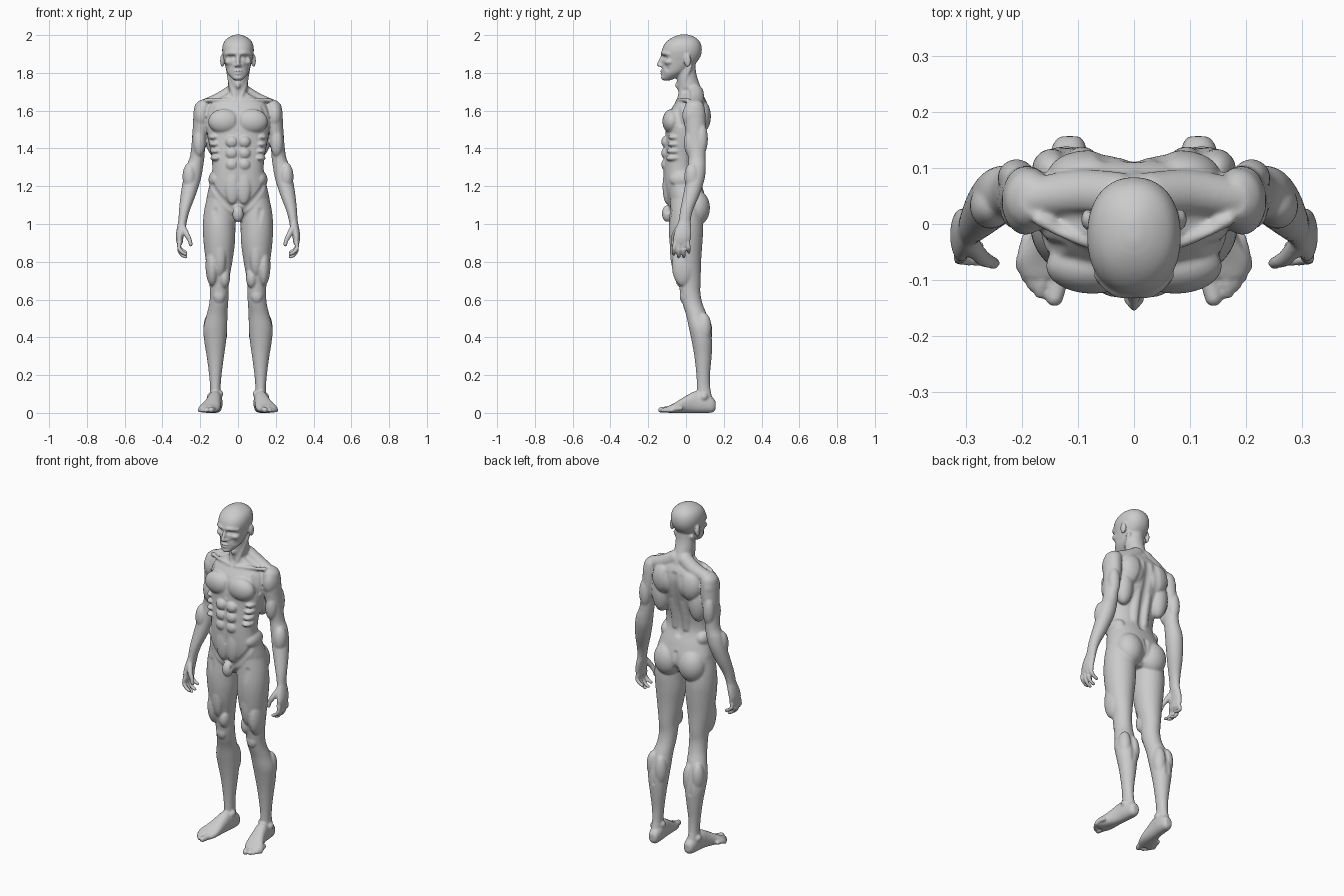
import bpy, bmesh, math
from mathutils import Vector, Matrix, kdtree
from mathutils.geometry import intersect_point_line

bm = bmesh.new()
SEG = 32


def spline(rows, n=5):
    """Catmull-Rom interpolation of rows of numbers."""
    out = []
    for i in range(len(rows) - 1):
        a, b, c, d = (rows[max(0, min(len(rows) - 1, i + k))] for k in (-1, 0, 1, 2))
        for j in range(n):
            t = j / n
            out.append([0.5 * (2 * q + (r - p) * t + (2 * p - 5 * q + 4 * r - s) * t * t
                               + (3 * q - p - 3 * r + s) * t ** 3) for p, q, r, s in zip(a, b, c, d)])
    return out + [list(rows[-1])]


def skin(rings):
    loops = [[bm.verts.new(p) for p in ring] for ring in rings]
    for a, b in zip(loops, loops[1:]):
        for i in range(len(a)):
            j = (i + 1) % len(a)
            bm.faces.new((a[i], a[j], b[j], b[i]))
    bm.faces.new(loops[0])
    bm.faces.new(loops[-1])


def oval(e):
    pts = []
    for k in range(SEG):
        c, s = math.cos(2 * math.pi * k / SEG), math.sin(2 * math.pi * k / SEG)
        pts.append((math.copysign(abs(c) ** (2 / e), c), math.copysign(abs(s) ** (2 / e), s)))
    return pts


def loft(rows, e=2.0, along_y=False):
    """Rows: height, centre a, centre b, radius a, radius b."""
    rings = []
    for h, a, b, ra, rb in spline(rows):
        ring = [(a + ra * u, b + rb * v) for u, v in oval(e)]
        rings.append([(p, h, q) if along_y else (p, q, h) for p, q in ring])
    skin(rings)


def trunk(rows, e):
    """Rows: height, half width, front y, back y."""
    loft([(z, 0, (f + b) / 2, w, (b - f) / 2) for z, w, f, b in rows], e)


def ball(c, r):
    m = Matrix.Translation(c) @ Matrix.Diagonal((*r, 1))
    bmesh.ops.create_uvsphere(bm, u_segments=24, v_segments=16, radius=1, matrix=m)


def tube(*pts):
    """Rounded path of x, y, z, radius."""
    rows = spline(pts, 4)
    rings = []
    for i, (x, y, z, r) in enumerate(rows):
        d = Vector(rows[min(i + 1, len(rows) - 1)][:3]) - Vector(rows[max(i - 1, 0)][:3])
        q = d.to_track_quat('Z', 'Y')
        rings.append([Vector((x, y, z)) + q @ Vector((u * r, v * r, 0)) for u, v in oval(2)])
    skin(rings)
    for p in (pts[0], pts[-1]):
        ball(p[:3], (p[3],) * 3)


# leg from hip to ankle
loft([(1.14, .095, 0, .07, .08), (1.06, .097, 0, .084, .086), (.98, .1, 0, .086, .091),
      (.9, .099, 0, .083, .087), (.8, .1, .004, .07, .076), (.7, .1, .018, .053, .06),
      (.64, .099, .022, .05, .054), (.58, .102, .034, .05, .053), (.52, .111, .055, .055, .055),
      (.45, .12, .073, .063, .058), (.38, .121, .085, .058, .055), (.3, .12, .09, .046, .046),
      (.2, .12, .091, .033, .036), (.13, .12, .093, .028, .036), (.08, .12, .097, .031, .042),
      (.03, .12, .1, .032, .045)])
ball((.1, -.012, .62), (.032, .022, .04))        # kneecap
ball((.072, -.02, .715), (.03, .037, .055))      # inner thigh muscle
ball((.135, -.015, .78), (.037, .06, .11))       # outer thigh muscle
ball((.095, -.035, .86), (.045, .05, .14))       # front thigh muscle
ball((.095, .1, .43), (.038, .039, .09))         # inner calf
ball((.147, .096, .45), (.036, .039, .08))       # outer calf
ball((.094, .085, .1), (.016, .02, .02))         # ankle bones
ball((.149, .095, .085), (.016, .02, .02))

# foot and toes
loft([(.157, .115, .04, .018, .022), (.14, .116, .042, .03, .04), (.1, .118, .052, .036, .052),
      (.05, .123, .057, .037, .057), (.01, .13, .048, .041, .048), (-.03, .14, .036, .049, .036),
      (-.065, .152, .025, .056, .025), (-.095, .155, .018, .046, .018)], 2.3, True)
tube((.128, -.07, .02, .019), (.136, -.11, .018, .016), (.142, -.132, .016, .016))
for i, (x, y) in enumerate([(.168, -.124), (.181, -.11), (.193, -.094), (.202, -.076)]):
    tube((x - .012, y + .05, .024, .012), (x - .002, y + .015, .02, .011), (x, y, .012, .011))

# arm from shoulder to wrist
loft([(1.655, .183, .045, .02, .03), (1.63, .186, .045, .042, .05), (1.58, .19, .045, .046, .058),
      (1.5, .197, .05, .043, .055), (1.42, .209, .054, .037, .05), (1.35, .217, .058, .039, .045),
      (1.3, .231, .057, .046, .048), (1.24, .243, .05, .047, .049), (1.16, .262, .03, .041, .044),
      (1.08, .282, .005, .03, .035), (1.03, .291, -.005, .024, .032), (.99, .296, -.01, .022, .034)])
ball((.194, .042, 1.575), (.043, .062, .077))    # deltoid
ball((.205, .024, 1.43), (.034, .035, .075))     # biceps
ball((.21, .083, 1.45), (.034, .033, .085))      # triceps
ball((.256, .033, 1.25), (.038, .042, .075))     # forearm

# hand, fingers and thumb
loft([(1.02, .293, -.007, .022, .031), (.97, .303, -.014, .022, .043), (.93, .309, -.02, .02, .047),
      (.895, .308, -.024, .016, .043)])
for y, tip in [(-.062, .83), (-.037, .815), (-.011, .818), (.014, .84)]:
    tube((.308, y * .9 - .002, .905, .012), (.313, y, (.905 + tip) / 2 + .008, .0115),
         (.297, y * 1.04, tip + .022, .0105), (.276, y * 1.06, tip + .01, .0095))
tube((.292, -.035, .985, .016), (.272, -.06, .945, .015), (.256, -.068, .915, .012),
     (.25, -.07, .89, .011))

# paired torso muscles
tube((.03, .05, 1.695, .043), (.1, .055, 1.652, .042), (.185, .045, 1.622, .036))  # trapezius
tube((.014, -.045, 1.65, .011), (.09, -.03, 1.657, .011), (.17, .008, 1.655, .012))  # collarbone
ball((.074, -.075, 1.543), (.084, .05, .066))    # chest
ball((.12, .055, 1.47), (.054, .052, .115))      # side of back
ball((.083, .085, 1.57), (.073, .047, .085))     # shoulder blade
ball((.115, -.02, 1.235), (.041, .07, .05))      # flank
ball((.08, .055, 1.085), (.08, .072, .095))      # buttock
tube((.032, .05, 1.12, .032), (.032, .03, 1.28, .032), (.034, .06, 1.46, .032))  # lower back
for z in (1.435, 1.375, 1.315):                  # abdominals
    ball((.033, -.108, z), (.033, .023, .031))
ball((.03, -.1, 1.2), (.04, .024, .095))
for i in range(4):                               # ribs
    ball((.125 - .003 * i, -.05 - .005 * i, 1.46 - .037 * i), (.03, .045, .017))

# paired head parts
tube((.052, .02, 1.83, .014), (.036, -.015, 1.74, .014), (.013, -.037, 1.66, .011))  # neck muscle
tube((.008, -.124, 1.903, .011), (.035, -.119, 1.906, .011), (.062, -.092, 1.9, .011))  # brow
ball((.05, -.088, 1.858), (.022, .026, .017))    # cheekbone
ball((.083, .008, 1.865), (.012, .019, .035))    # ear
ball((.011, -.133, 1.838), (.009, .013, .008))   # nostril

# mirror everything built so far
dup = bmesh.ops.duplicate(bm, geom=bm.verts[:] + bm.edges[:] + bm.faces[:])
for v in dup['geom']:
    if isinstance(v, bmesh.types.BMVert):
        v.co.x *= -1

# torso, neck and skull
trunk([(1.015, .06, -.05, .05), (1.07, .16, -.085, .1), (1.13, .167, -.1, .105),
       (1.2, .153, -.115, .085), (1.28, .137, -.12, .055), (1.36, .141, -.116, .058),
       (1.44, .157, -.11, .085), (1.52, .168, -.106, .108), (1.59, .165, -.088, .12),
       (1.64, .145, -.058, .112), (1.675, .095, -.038, .095), (1.7, .06, -.035, .08)], 2.3)
trunk([(1.62, .06, -.03, .1), (1.68, .055, -.038, .095), (1.74, .053, -.046, .072),
       (1.8, .054, -.05, .054), (1.86, .05, -.05, .05)], 2)
trunk([(1.76, .02, -.12, -.085), (1.775, .037, -.127, -.05), (1.8, .056, -.126, -.01),
       (1.83, .066, -.127, .03), (1.86, .073, -.128, .06), (1.89, .08, -.128, .078),
       (1.92, .084, -.127, .084), (1.95, .08, -.115, .08), (1.975, .066, -.092, .066),
       (1.993, .04, -.062, .04), (2.003, .012, -.03, .01)], 2.2)
ball((0, -.098, 1.055), (.031, .03, .045))       # groin
tube((0, -.123, 1.892, .008), (0, -.135, 1.865, .01), (0, -.147, 1.842, .0095))  # nose
ball((0, -.125, 1.81), (.024, .012, .007))       # lips
ball((0, -.124, 1.796), (.021, .012, .007))
ball((0, -.117, 1.775), (.026, .016, .014))      # chin
ball((0, -.042, 1.735), (.014, .016, .02))       # throat

# fuse parts into one skin
bmesh.ops.recalc_face_normals(bm, faces=bm.faces[:])
mesh = bpy.data.meshes.new("parts")
bm.to_mesh(mesh)
bm.free()
parts = bpy.data.objects.new("parts", mesh)
bpy.context.collection.objects.link(parts)
rem = parts.modifiers.new("fuse", 'REMESH')
rem.mode = 'VOXEL'
rem.voxel_size = .005
soft = parts.modifiers.new("soften", 'SMOOTH')
soft.factor, soft.iterations = .5, 7
deps = bpy.context.evaluated_depsgraph_get()
skin_mesh = bpy.data.meshes.new_from_object(parts.evaluated_get(deps))
bpy.data.objects.remove(parts)
body = bpy.data.objects.new("body", skin_mesh)
bpy.context.collection.objects.link(body)

# carve hollows and furrows
verts = skin_mesh.vertices
tree = kdtree.KDTree(len(verts))
for v in verts:
    tree.insert(v.co, v.index)
tree.balance()


def carve(a, b, r, depth, sides=(1, -1)):
    for s in sides:
        p, q = Vector((a[0] * s, *a[1:])), Vector((b[0] * s, *b[1:]))
        for co, i, _ in tree.find_range((p + q) / 2, (p - q).length / 2 + r):
            near, t = intersect_point_line(co, p, q)
            near = p.lerp(q, max(0, min(1, t)))
            d = (co - near).length / r
            if d < 1:
                moves[i] = moves.get(i, Vector()) - normals[i] * depth * (1 - d * d) ** 2


moves = {}
normals = [v.normal.copy() for v in verts]
carve((.022, -.122, 1.882), (.046, -.108, 1.88), .018, .011)     # eye sockets
carve((.05, -.095, 1.82), (.04, -.11, 1.835), .02, .004)         # cheeks
carve((-.02, -.131, 1.803), (.02, -.131, 1.803), .007, .004, (1,))  # mouth
carve((0, -.11, 1.62), (0, -.12, 1.49), .022, .007, (1,))        # breastbone
carve((0, -.125, 1.46), (0, -.12, 1.22), .013, .004, (1,))       # belly line
carve((0, .12, 1.62), (0, .06, 1.25), .03, .009, (1,))           # spine
carve((0, .1, 1.15), (0, .08, 1.0), .02, .008, (1,))             # seat cleft
carve((.135, -.075, 1.2), (.035, -.1, 1.07), .022, .006)         # groin line
carve((.12, -.08, 1.07), (.055, -.05, .76), .022, .005)          # thigh line
carve((.135, -.05, 1.63), (.165, -.03, 1.53), .022, .007)        # shoulder front
carve((.05, .125, 1.62), (.07, .11, 1.47), .025, .005)           # shoulder blade
carve((.06, .0, 1.7), (.13, .0, 1.68), .03, .008)                # above collarbone
carve((.12, .13, .5), (.12, .14, .36), .02, .004)                # calf split
for i, m in moves.items():
    verts[i].co += m
for v in verts:
    v.co.z = max(v.co.z, 0)

fin = body.modifiers.new("finish", 'SMOOTH')
fin.factor, fin.iterations = .4, 2
skin_mesh.polygons.foreach_set("use_smooth", [True] * len(skin_mesh.polygons))
